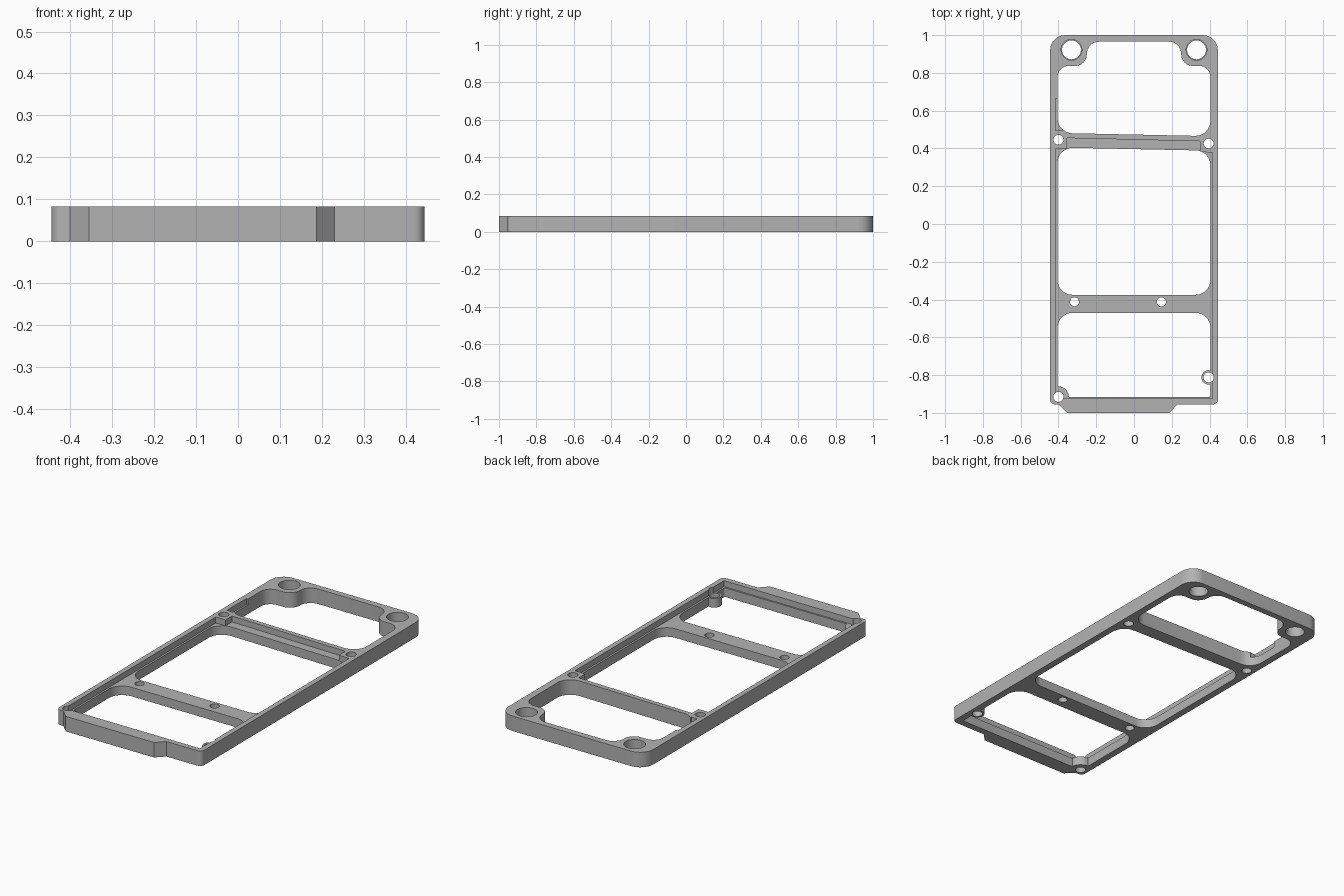
import bpy
import bmesh
import math
from mathutils import Vector

HEIGHT = 0.083
FLOOR = 0.05      # level of the recessed pocket

cube = bpy.data.objects.get("Cube")
if cube:
    bpy.data.objects.remove(cube)


def rounded(corners, steps=8):
    """Turn (x, y, radius) corners into an outline with filleted corners."""
    outline = []
    for i, (x, y, r) in enumerate(corners):
        p = Vector((x, y))
        if r == 0:
            outline.append(p)
            continue
        a = (Vector(corners[i - 1][:2]) - p).normalized()
        b = (Vector(corners[(i + 1) % len(corners)][:2]) - p).normalized()
        half = a.angle(b) / 2
        centre = p + (a + b).normalized() * r / math.sin(half)
        start = (p + a * r / math.tan(half) - centre).normalized()
        end = (p + b * r / math.tan(half) - centre).normalized()
        for k in range(steps + 1):
            outline.append(centre + start.slerp(end, k / steps) * r)
    return outline


def prism(name, outline, z0, z1):
    """Extrude a flat outline from z0 to z1."""
    bm = bmesh.new()
    low = [bm.verts.new((p[0], p[1], z0)) for p in outline]
    high = [bm.verts.new((p[0], p[1], z1)) for p in outline]
    bm.faces.new(low[::-1])
    bm.faces.new(high)
    for i in range(len(low)):
        bm.faces.new((low[i - 1], low[i], high[i], high[i - 1]))
    bmesh.ops.recalc_face_normals(bm, faces=bm.faces)
    mesh = bpy.data.meshes.new(name)
    bm.to_mesh(mesh)
    bm.free()
    obj = bpy.data.objects.new(name, mesh)
    bpy.context.collection.objects.link(obj)
    return obj


def cylinder(name, x, y, r, z0=-0.1, z1=0.2, sides=32):
    turn = [2 * math.pi * k / sides for k in range(sides)]
    return prism(name, [(x + r * math.cos(t), y + r * math.sin(t)) for t in turn], z0, z1)


def cut(target, cutter):
    """Subtract the cutter from the target and discard it."""
    mod = target.modifiers.new("cut", "BOOLEAN")
    mod.operation = "DIFFERENCE"
    mod.solver = "EXACT"
    mod.object = cutter
    bpy.context.view_layer.objects.active = target
    bpy.ops.object.modifier_apply(modifier=mod.name)
    bpy.data.objects.remove(cutter)


# Outer frame with the front tab
frame = prism("frame", rounded([
    (-0.444, -0.955, 0.025), (-0.4, -0.955, 0), (-0.355, -1, 0), (0.187, -1, 0),
    (0.23, -0.955, 0), (0.444, -0.955, 0.025), (0.444, 1, 0.08), (-0.444, 1, 0.08)]),
    0, HEIGHT)

# Rear window, stepping around the two corner ears
rear_window = prism("rear_window_cutter", rounded([
    (-0.405, 0.482, 0.08), (0.405, 0.465, 0.08), (0.405, 0.837, 0.06), (0.25, 0.837, 0.06),
    (0.25, 0.965, 0.065), (-0.25, 0.965, 0.065), (-0.25, 0.837, 0.06), (-0.405, 0.837, 0.06)]),
    -0.1, 0.2)

# Middle window
middle_window = prism("middle_window_cutter", rounded([
    (-0.405, -0.375, 0.08), (0.405, -0.375, 0.08), (0.405, 0.388, 0.08), (-0.405, 0.405, 0.08)]),
    -0.1, 0.2)

# Front window, leaving two screw bosses standing
front_window = prism("front_window_cutter", rounded([
    (-0.405, -0.916, 0.01), (0.405, -0.916, 0.01), (0.405, -0.47, 0.08), (-0.405, -0.47, 0.08)]),
    -0.1, 0.2)
cut(front_window, cylinder("boss", -0.4, -0.915, 0.055, -0.2, 0.3))
cut(front_window, cylinder("boss", 0.395, -0.812, 0.038, -0.2, 0.3))

for window in (rear_window, middle_window, front_window):
    cut(frame, window)

# Recessed ledge on the upper side, running into the rear cross bar
cut(frame, prism("pocket_cutter", [
    (-0.415, -0.925), (0.415, -0.925), (0.415, 0.378), (0.35, 0.382),
    (0.35, 0.438), (-0.355, 0.455), (-0.355, 0.398), (-0.415, 0.398)], FLOOR, 0.2))

# Small relief in the side wall of the rear window
cut(frame, prism("relief_cutter", [
    (-0.415, 0.495), (-0.38, 0.495), (-0.38, 0.665), (-0.415, 0.665)], FLOOR, 0.2))

# Screw holes
for x, y, r in [(-0.4, 0.446, 0.026), (0.395, 0.426, 0.026), (-0.315, -0.412, 0.024),
                (0.145, -0.412, 0.024), (-0.4, -0.915, 0.027), (0.395, -0.812, 0.027)]:
    cut(frame, cylinder("screw_cutter", x, y, r))

# Large stepped holes in the ears
for side in (-1, 1):
    cut(frame, cylinder("ear_hole_cutter", side * 0.331, 0.922, 0.05))
    cut(frame, cylinder("ear_step_cutter", side * 0.331, 0.922, 0.055, 0.03, 0.2))

# Grey finish
grey = bpy.data.materials.new("grey")
grey.use_nodes = True
colour = (0.45, 0.45, 0.45, 1)
grey.diffuse_color = colour
grey.node_tree.nodes["Principled BSDF"].inputs["Base Color"].default_value = colour
frame.data.materials.clear()
frame.data.materials.append(grey)

bpy.ops.object.select_all(action="DESELECT")
frame.select_set(True)
bpy.context.view_layer.objects.active = frame
bpy.ops.object.shade_smooth_by_angle(angle=math.radians(30))
